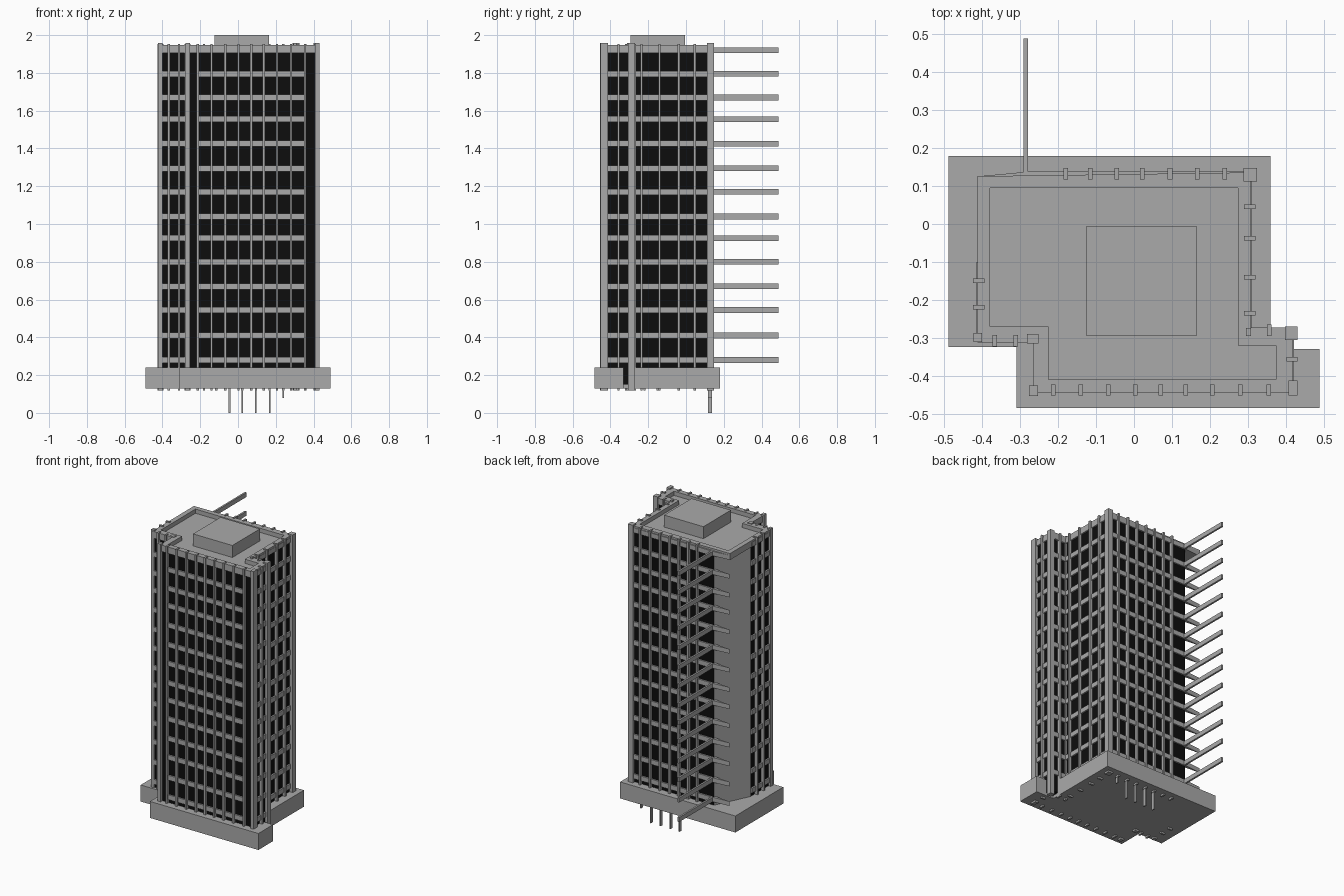
import bpy
import bmesh

cube = bpy.data.objects.get("Cube")
if cube:
    bpy.data.objects.remove(cube)


def make_material(name, value):
    mat = bpy.data.materials.new(name)
    mat.use_nodes = True
    colour = (value, value, value, 1)
    mat.diffuse_color = colour
    mat.node_tree.nodes["Principled BSDF"].inputs["Base Color"].default_value = colour
    return mat


concrete = make_material("concrete grey", 0.4)
glass = make_material("black glass", 0.004)


def finish(name, bm, *mats):
    bmesh.ops.recalc_face_normals(bm, faces=bm.faces)
    mesh = bpy.data.meshes.new(name)
    bm.to_mesh(mesh)
    bm.free()
    for mat in mats:
        mesh.materials.append(mat)
    obj = bpy.data.objects.new(name, mesh)
    bpy.context.collection.objects.link(obj)
    return obj


def add_prism(bm, outline, z0, z1):
    low = [bm.verts.new((x, y, z0)) for x, y in outline]
    high = [bm.verts.new((x, y, z1)) for x, y in outline]
    bm.faces.new(low[::-1])
    bm.faces.new(high)
    for i in range(len(low)):
        j = (i + 1) % len(low)
        bm.faces.new((low[i], low[j], high[j], high[i]))


def add_box(bm, x0, x1, y0, y1, z0, z1):
    add_prism(bm, [(x0, y0), (x1, y0), (x1, y1), (x0, y1)], z0, z1)


def stepped(x0, xa, xb, x1, y0, ya, yb, y1):
    """Rectangle with a notch at front left and a jog at front right."""
    return [(x0, y1), (xb, y1), (xb, yb), (x1, yb),
            (x1, y0), (xa, y0), (xa, ya), (x0, ya)]


# Podium
bm = bmesh.new()
add_prism(bm, stepped(-.49, -.31, .36, .49, -.485, -.325, -.33, .18), .13, .24)
finish("podium", bm, concrete)

# Glazed tower core, with a blank slanted wall at the back corner
body = stepped(-.405, -.255, .30, .412, -.433, -.303, -.285, .128)
bm = bmesh.new()
add_prism(bm, [(-.405, -.10), (-.295, .128)] + body[1:], .15, 1.908)
core = finish("glazed_core", bm, glass, concrete)
for face in core.data.polygons:
    if face.normal.x < -.3 and face.normal.y > .3:
        face.material_index = 1

# Roof slab and parapet
outer = stepped(-.413, -.265, .308, .42, -.444, -.313, -.273, .136)
outer[0] = (-.413, .126)
inner = stepped(-.38, -.225, .275, .375, -.41, -.27, -.32, .095)
bm = bmesh.new()
add_prism(bm, outer, 1.905, 1.92)
finish("roof_slab", bm, concrete)

bm = bmesh.new()
rings = [[bm.verts.new((x, y, z)) for x, y in line]
         for line, z in ((outer, 1.915), (outer, 1.948), (inner, 1.948), (inner, 1.915))]
for a, b in zip(rings, rings[1:] + rings[:1]):
    for i in range(8):
        j = (i + 1) % 8
        bm.faces.new((a[i], a[j], b[j], b[i]))
finish("parapet", bm, concrete)

bm = bmesh.new()
add_box(bm, -.125, .165, -.295, -.005, 1.915, 2.0)
finish("roof_plant_room", bm, concrete)

# Walls: name, axis of the normal, plane, outward sign, band start, band end, fins
floors = [.28, .41, .545, .67, .80, .925, 1.04, 1.17, 1.295, 1.425, 1.555, 1.67, 1.795, 1.92]
walls = [
    ("front", "y", -.433, -1, -.21, .355,
     [-.213, -.14, -.068, .003, .07, .137, .207, .28, .355]),
    ("front_notch", "y", -.303, -1, -.405, -.28, [-.367, -.312]),
    ("left_side", "x", -.405, -1, -.30, -.10, [-.22, -.15]),
    ("back", "y", .128, 1, -.29, .30, [-.18, -.115, -.045, .022, .095, .167, .24]),
    ("right_side", "x", .30, 1, -.275, .12, [-.235, -.14, -.038, .046]),
    ("right_jog", "y", -.285, 1, .30, .41, [.357]),
    ("right_front", "x", .412, 1, -.43, -.29, [-.357]),
]


def add_on_wall(bm, axis, plane, sign, a, b, depth, z0, z1):
    p, q = sorted((plane - sign * .01, plane + sign * depth))
    if axis == "y":
        add_box(bm, a, b, p, q, z0, z1)
    else:
        add_box(bm, p, q, a, b, z0, z1)


for name, axis, plane, sign, start, end, fins in walls:
    bm = bmesh.new()
    for z in floors:
        add_on_wall(bm, axis, plane, sign, start, end, .010, z - .016, z + .016)
    finish(name + "_floor_bands", bm, concrete)
    bm = bmesh.new()
    for c in fins:
        add_on_wall(bm, axis, plane, sign, c - .006, c + .006, .020, .118, 1.953)
    finish(name + "_fins", bm, concrete)

# Corner columns
bm = bmesh.new()
for x, y, w, d in [(-.412, -.30, .022, .024), (-.265, -.44, .024, .028),
                   (.42, -.433, .024, .04), (.415, -.288, .032, .036),
                   (.307, .13, .036, .036), (.302, -.285, .014, .022)]:
    add_box(bm, x - w / 2, x + w / 2, y - d / 2, y + d / 2, .118, 1.957)
add_box(bm, -.282, -.252, -.315, -.29, .118, 1.953)
finish("corner_columns", bm, concrete)

# Long beams projecting at the back, and ledges running to the open corner
bm = bmesh.new()
for z in floors:
    add_box(bm, -.292, -.28, .12, .49, z - .015, z + .015)
finish("projecting_beams", bm, concrete)
bm = bmesh.new()
for z in floors:
    add_prism(bm, [(-.29, .137), (-.41, .126), (-.29, .115)], z - .015, z + .015)
finish("corner_ledges", bm, concrete)

# Thin posts below the podium
bm = bmesh.new()
for x, foot in [(-.045, 0), (.022, 0), (.095, 0), (.167, 0), (.24, .08)]:
    add_box(bm, x - .004, x + .004, .117, .137, foot, .14)
finish("under_posts", bm, concrete)
